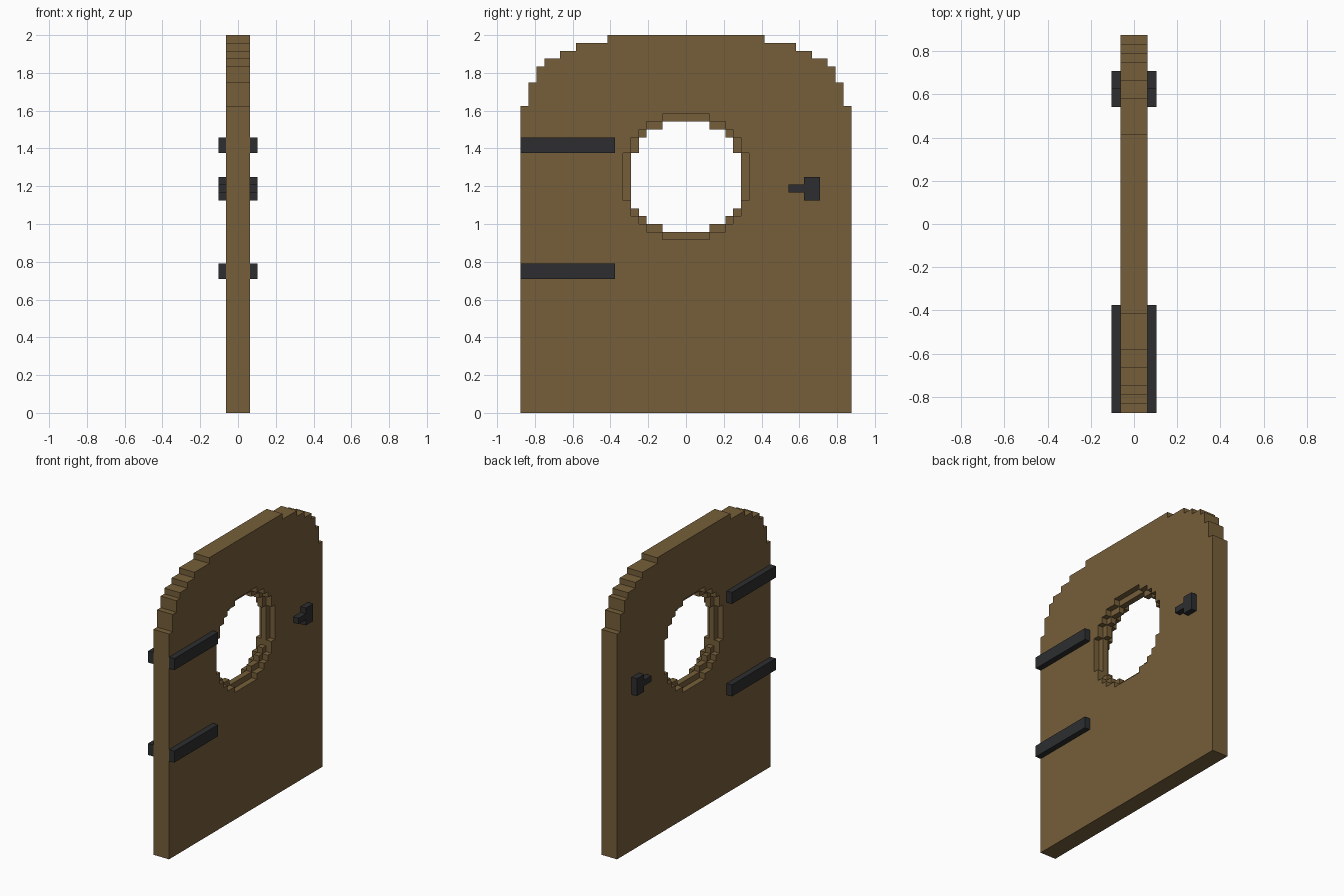
import bpy, bmesh

if "Cube" in bpy.data.objects:
    bpy.data.objects.remove(bpy.data.objects["Cube"])

U = 1 / 24  # one voxel step


def material(name, rgb):
    m = bpy.data.materials.new(name)
    m.diffuse_color = (*rgb, 1)
    m.use_nodes = True
    m.node_tree.nodes["Principled BSDF"].inputs["Base Color"].default_value = m.diffuse_color
    return m


wood = material("brown wood", (0.181, 0.114, 0.042))
iron = material("dark iron", (0.026, 0.027, 0.029))


def stepped(rows, bottom):
    """Mirrored stair profile from (top z, half width) rows listed top down."""
    right = []
    for i, (top, half) in enumerate(rows):
        low = rows[i + 1][0] if i + 1 < len(rows) else bottom
        right += [(half, top), (half, low)]
    left = [(-y, z) for y, z in reversed(right)]
    return left + right


def prism(name, profile, x0, x1, mat):
    """Extrude a (y, z) profile along x, all in voxel steps."""
    bm = bmesh.new()
    pts = []
    for p in profile:
        if p not in pts:
            pts.append(p)
    face = bm.faces.new([bm.verts.new((x0 * U, y * U, z * U)) for y, z in pts])
    ext = bmesh.ops.extrude_face_region(bm, geom=[face])["geom"]
    bmesh.ops.translate(bm, vec=((x1 - x0) * U, 0, 0),
                        verts=[v for v in ext if isinstance(v, bmesh.types.BMVert)])
    bmesh.ops.recalc_face_normals(bm, faces=bm.faces)
    me = bpy.data.meshes.new(name)
    bm.to_mesh(me)
    bm.free()
    me.materials.append(mat)
    ob = bpy.data.objects.new(name, me)
    bpy.context.collection.objects.link(ob)
    return ob


# door slab with stepped arch
door = prism("door_panel", stepped(
    [(48, 10), (47, 14), (46, 16), (45, 18), (44, 19), (42, 20), (39, 21)], 0),
    -1.5, 1.5, wood)

# round window: through hole plus a one-step recess on each side
hole = stepped([(37, 3), (36, 5), (35, 6), (33, 7), (26, 6), (25, 5), (24, 3)], 23)
recess = stepped([(38, 3), (37, 5), (36, 6), (35, 7), (33, 8), (27, 7),
                  (25, 6), (24, 5), (23, 3)], 22)
cutters = [prism("window_cutter", hole, -3, 3, wood),
           prism("recess_cutter_right", recess, 0.5, 3, wood),
           prism("recess_cutter_left", recess, -3, -0.5, wood)]
for c in cutters:
    c.hide_render = True
    mod = door.modifiers.new("cut", 'BOOLEAN')
    mod.operation = 'DIFFERENCE'
    mod.solver = 'EXACT'
    mod.object = c
cut_mesh = bpy.data.meshes.new_from_object(
    door.evaluated_get(bpy.context.evaluated_depsgraph_get()))
door.modifiers.clear()
door.data = cut_mesh
for c in cutters:
    bpy.data.objects.remove(c)


# ironwork on both faces
def rect(y0, y1, z0, z1):
    return [(y0, z0), (y1, z0), (y1, z1), (y0, z1)]


handle = [(15, 27), (17, 27), (17, 30), (15, 30),
          (15, 29), (13, 29), (13, 28), (15, 28)]
for side, s in (("right", 1), ("left", -1)):
    for name, prof in (("upper_hinge_strap", rect(-21, -9, 33, 35)),
                       ("lower_hinge_strap", rect(-21, -9, 17, 19)),
                       ("handle", handle)):
        prism(f"{name}_{side}", prof, 1.5 * s, 2.5 * s, iron)
